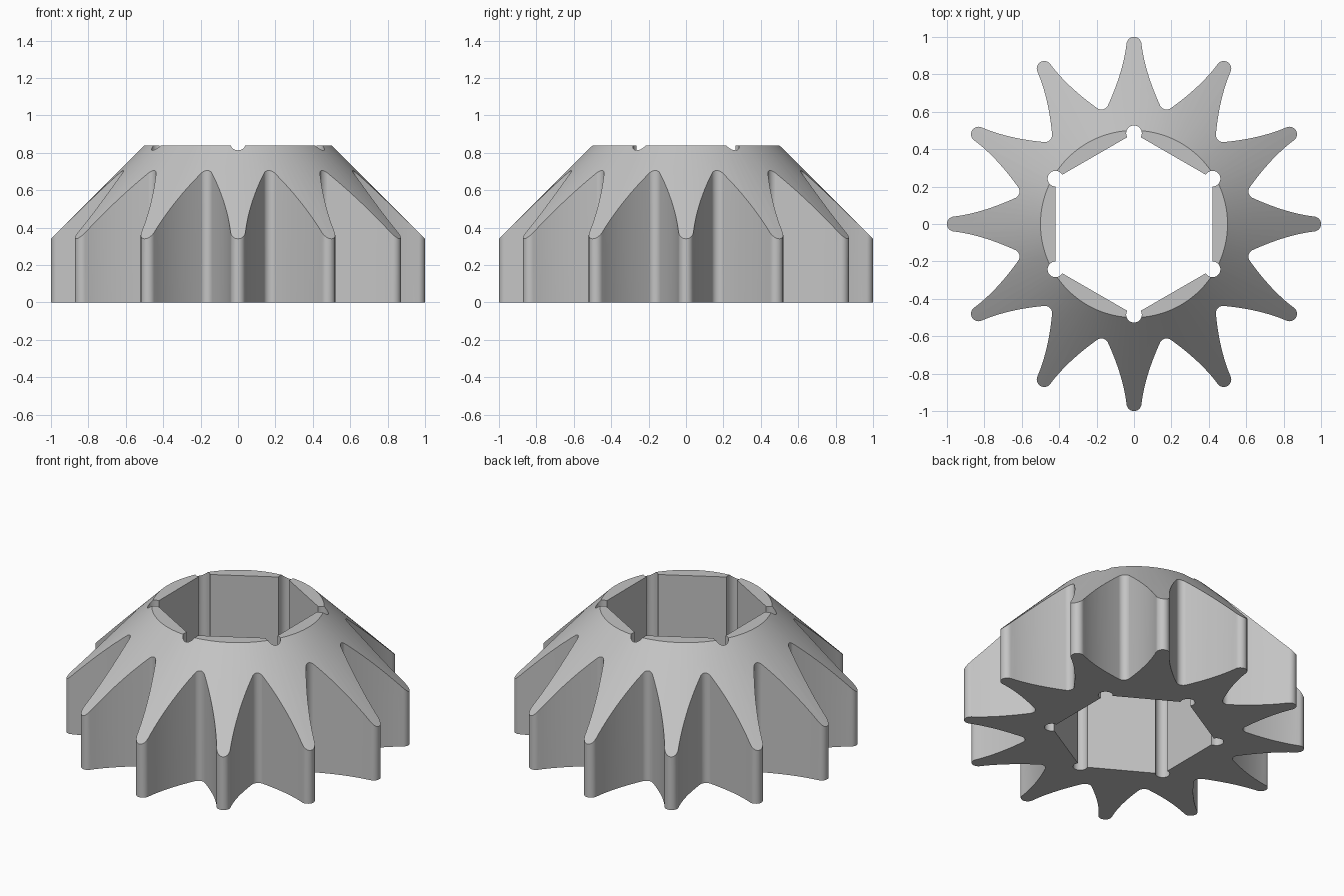
import bpy, bmesh
from math import radians, cos, sin
from mathutils import Vector, Matrix

if "Cube" in bpy.data.objects:
    bpy.data.objects.remove(bpy.data.objects["Cube"])

TEETH = 12
HEIGHT = 0.84
TOP_RADIUS = 0.5


def arc(center, radius, start, end, steps):
    """Points along an arc, angles in degrees."""
    angles = [radians(start + (end - start) * i / steps) for i in range(steps + 1)]
    return [center + radius * Vector((cos(a), sin(a))) for a in angles]


def repeat(points, count, offset=0):
    """Turn a run of points around the axis into a closed outline."""
    outline = []
    for i in range(count):
        turn = Matrix.Rotation(radians(offset + 360 * i / count), 2)
        outline += [turn @ p for p in points]
    return outline


def make_object(name, bm):
    bmesh.ops.recalc_face_normals(bm, faces=bm.faces)
    mesh = bpy.data.meshes.new(name)
    bm.to_mesh(mesh)
    bm.free()
    obj = bpy.data.objects.new(name, mesh)
    bpy.context.collection.objects.link(obj)
    return obj


def prism(name, outline, bottom, top):
    bm = bmesh.new()
    face = bm.faces.new([bm.verts.new((p.x, p.y, bottom)) for p in outline])
    made = bmesh.ops.extrude_face_region(bm, geom=[face])["geom"]
    verts = [v for v in made if isinstance(v, bmesh.types.BMVert)]
    bmesh.ops.translate(bm, verts=verts, vec=(0, 0, top - bottom))
    return make_object(name, bm)


def combine(target, tool, operation):
    mod = target.modifiers.new(operation.title(), "BOOLEAN")
    mod.operation, mod.solver, mod.object = operation, "EXACT", tool
    bpy.context.view_layer.objects.active = target
    bpy.ops.object.modifier_apply(modifier=mod.name)
    bpy.data.objects.remove(tool)


# One tooth pointing along +x: rounded tip, hollow flank, rounded root
tip = arc(Vector((0.96, 0)), 0.04, 0, 83, 8)
a, b, c = tip[-1], Vector((0.818, 0.0565)), Vector((0.637, 0.138))
flank = [a * (1 - t) ** 2 + b * 2 * t * (1 - t) + c * t * t
         for t in (i / 12 for i in range(1, 13))]
root_center = 0.675 * Vector((cos(radians(15)), sin(radians(15))))
root = arc(root_center, 0.04, 248, 195, 5)[1:]
half = tip + flank + root
lower = [Vector((p.x, -p.y)) for p in reversed(half[1:-1])]
sprocket = prism("toothed_sprocket", repeat(lower + half, TEETH), 0, 1)

# Conical upper surface
bm = bmesh.new()
drop = HEIGHT + 0.1
bmesh.ops.create_cone(bm, cap_ends=True, segments=144, radius1=TOP_RADIUS + drop,
                      radius2=TOP_RADIUS, depth=drop)
bmesh.ops.translate(bm, verts=bm.verts, vec=(0, 0, HEIGHT - drop / 2))
combine(sprocket, make_object("cone_limit", bm), "INTERSECT")

# Hexagonal bore with round relief at every corner
relief = arc(Vector((0.485, 0)), 0.042, -120, 120, 16)
combine(sprocket, prism("hex_bore", repeat(relief, 6, 30), -0.2, 1.2), "DIFFERENCE")

# Finish
grey = bpy.data.materials.new("light grey")
grey.use_nodes = True
color = (0.55, 0.55, 0.55, 1)
grey.diffuse_color = color
grey.node_tree.nodes["Principled BSDF"].inputs["Base Color"].default_value = color
sprocket.data.materials.clear()
sprocket.data.materials.append(grey)
for poly in sprocket.data.polygons:
    poly.material_index = 0
bpy.ops.object.select_all(action="DESELECT")
sprocket.select_set(True)
bpy.context.view_layer.objects.active = sprocket
bpy.ops.object.shade_smooth_by_angle(angle=radians(25))
